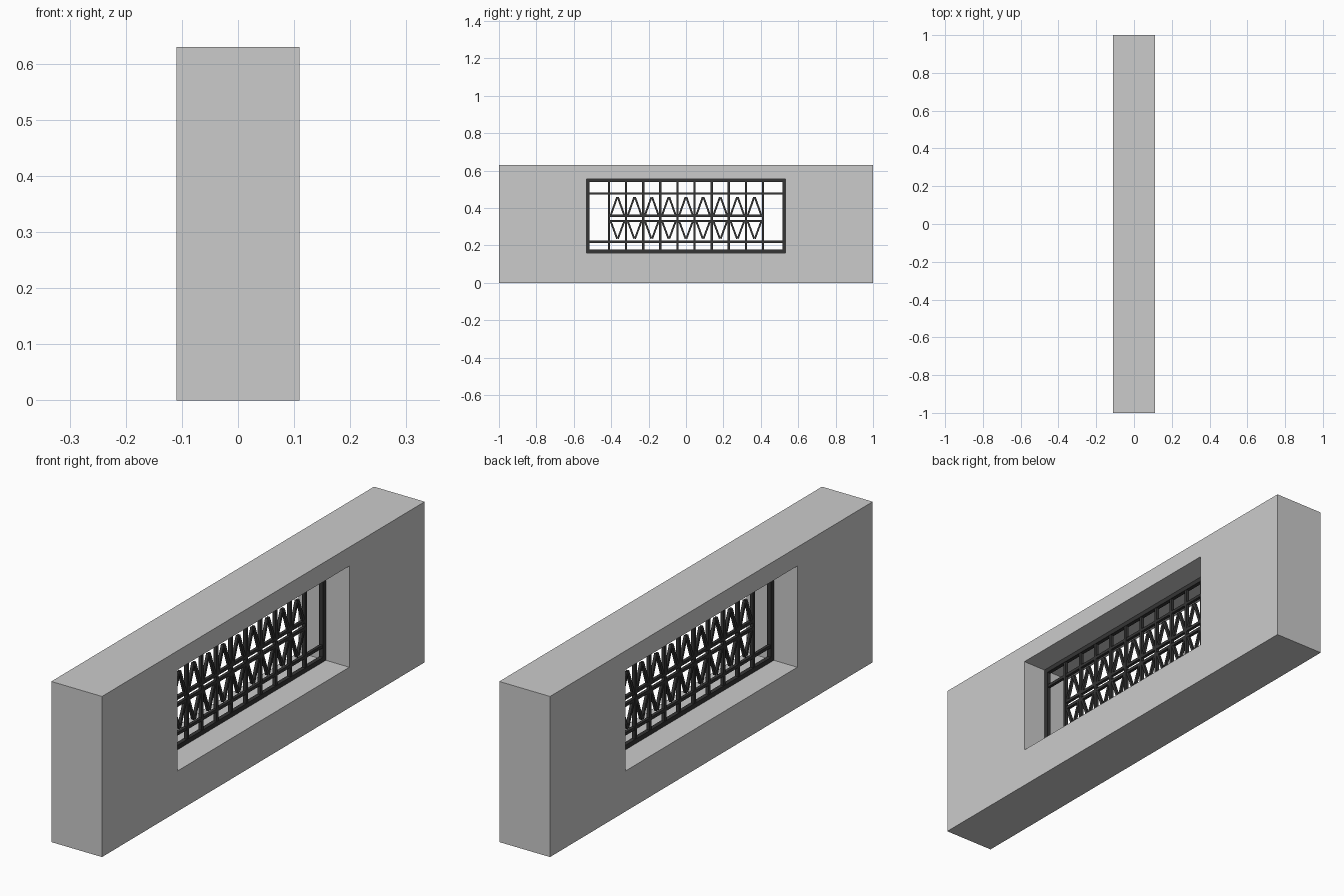
import bpy, bmesh, math
from mathutils import Matrix, Vector

if "Cube" in bpy.data.objects:
    bpy.data.objects.remove(bpy.data.objects["Cube"])

WALL_X, WALL_Y, WALL_Z = 0.11, 1.0, 0.63
OPEN_Y, Z0, Z1 = 0.533, 0.159, 0.556      # window opening
FRAME, BAR = 0.018, 0.012                 # member widths
LAT = 0.412                               # half width of the lattice
CELLS = 9

dark = bpy.data.materials.new("dark_metal")
dark.diffuse_color = (0.035, 0.035, 0.035, 1)
dark.use_nodes = True
dark.node_tree.nodes["Principled BSDF"].inputs["Base Color"].default_value = dark.diffuse_color


def finish(name, bm, mat=None):
    bmesh.ops.recalc_face_normals(bm, faces=bm.faces)
    me = bpy.data.meshes.new(name)
    bm.to_mesh(me)
    bm.free()
    ob = bpy.data.objects.new(name, me)
    bpy.context.collection.objects.link(ob)
    if mat:
        me.materials.append(mat)
    return ob


def ring(name, outer, inner, half_x, mat=None):
    """Rectangular panel in the YZ plane with a rectangular hole."""
    bm = bmesh.new()
    loops = []
    for x in (-half_x, half_x):
        for y0, y1, z0, z1 in (outer, inner):
            loops.append([bm.verts.new((x, y, z)) for y, z in
                          ((y0, z0), (y1, z0), (y1, z1), (y0, z1))])
    bo, bi, fo, fi = loops
    for i in range(4):
        j = (i + 1) % 4
        for a, b in ((bo, bi), (fo, fi), (bo, fo), (bi, fi)):
            bm.faces.new((a[i], a[j], b[j], b[i]))
    return finish(name, bm, mat)


def bar(bm, a, b, width=BAR, half_x=0.006):
    """Flat bar between two (y, z) points."""
    d = Vector((0, b[0] - a[0], b[1] - a[1]))
    m = (Matrix.Translation((0, (a[0] + b[0]) / 2, (a[1] + b[1]) / 2))
         @ Matrix.Rotation(math.atan2(d.z, d.y), 4, 'X')
         @ Matrix.Diagonal((2 * half_x, d.length, width, 1)))
    bmesh.ops.create_cube(bm, size=1, matrix=m)


# Wall with window opening
ring("wall", (-WALL_Y, WALL_Y, 0, WALL_Z), (-OPEN_Y, OPEN_Y, Z0, Z1), WALL_X)

# Outer window frame
ring("window_frame", (-OPEN_Y, OPEN_Y, Z0, Z1),
     (-OPEN_Y + FRAME, OPEN_Y - FRAME, Z0 + FRAME, Z1 - FRAME), 0.008, dark)

# Horizontal rails: two full width, two in the middle
bm = bmesh.new()
for z, half in ((0.219, OPEN_Y - FRAME), (0.478, OPEN_Y - FRAME),
                (0.331, LAT), (0.359, LAT)):
    bar(bm, (-half, z), (half, z))
finish("rails", bm, dark)

# Upright bars
step = 2 * LAT / CELLS
bm = bmesh.new()
for i in range(CELLS + 1):
    y = -LAT + i * step
    bar(bm, (y, Z0 + FRAME), (y, Z1 - FRAME), half_x=0.0065)
finish("uprights", bm, dark)

# Pointed chevrons above and below the middle rails
bm = bmesh.new()
for i in range(CELLS):
    y = -LAT + (i + 0.5) * step
    for base, tip in ((0.362, 0.458), (0.328, 0.236)):
        for s in (-1, 1):
            bar(bm, (y + s * 0.036, base), (y + s * 0.002, tip),
                width=0.010, half_x=0.0055)
finish("chevrons", bm, dark)
